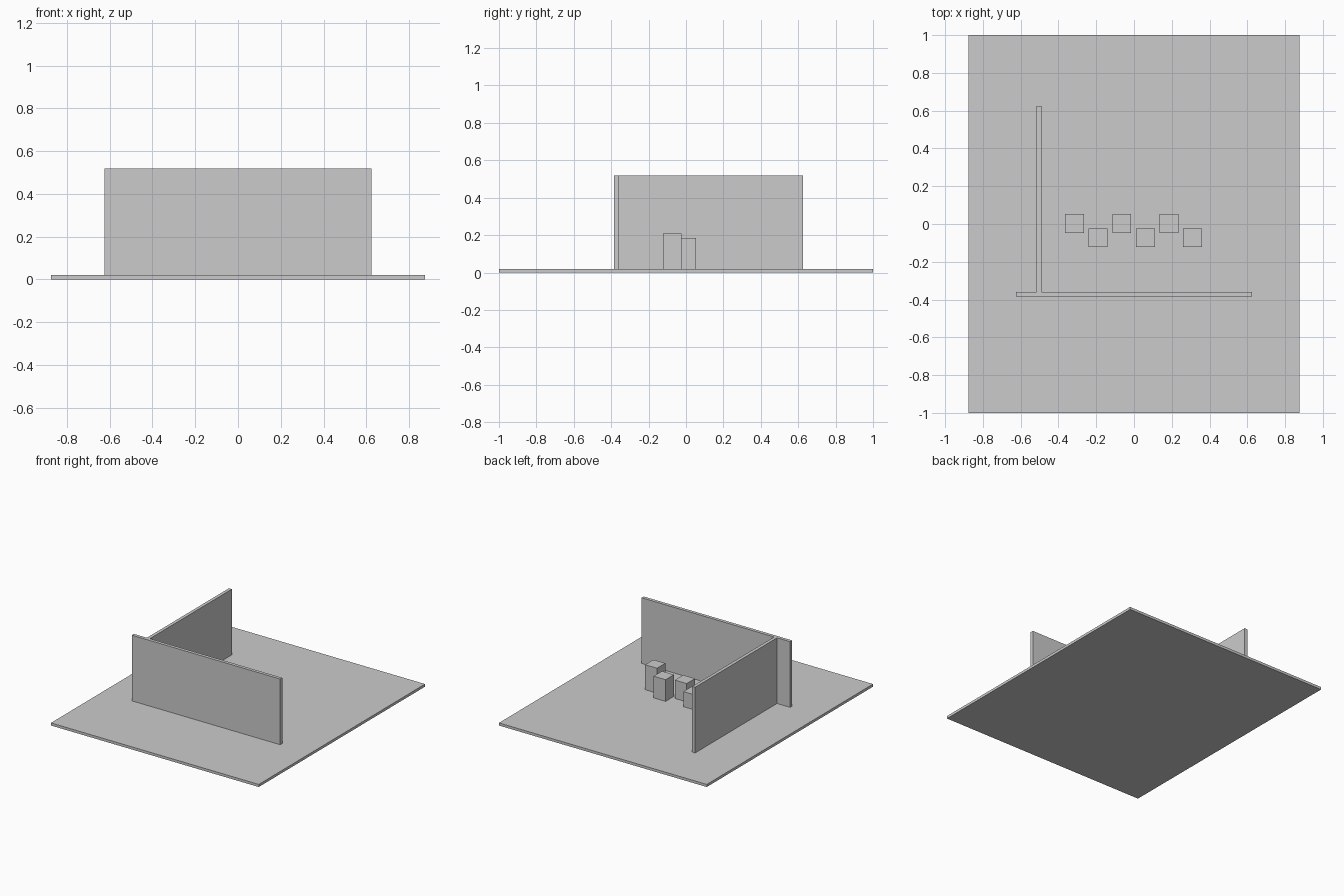
import bpy

if "Cube" in bpy.data.objects:
    bpy.data.objects.remove(bpy.data.objects["Cube"])

grey = bpy.data.materials.new("plain grey")
grey.diffuse_color = (0.6, 0.6, 0.6, 1)
grey.use_nodes = True
grey.node_tree.nodes["Principled BSDF"].inputs["Base Color"].default_value = grey.diffuse_color


def box(name, x0, x1, y0, y1, z0, z1):
    """Axis-aligned box given by its extents."""
    bpy.ops.mesh.primitive_cube_add(size=1, location=((x0 + x1) / 2, (y0 + y1) / 2, (z0 + z1) / 2))
    ob = bpy.context.object
    ob.name = name
    ob.scale = (x1 - x0, y1 - y0, z1 - z0)
    bpy.ops.object.transform_apply(location=False, rotation=False, scale=True)
    ob.data.materials.append(grey)


FLOOR = 0.02

# Floor slab and the two upright walls
box("floor", -0.875, 0.875, -1, 1, 0, FLOOR)
box("front_wall", -0.625, 0.625, -0.385, -0.36, FLOOR, 0.52)
box("side_wall", -0.515, -0.49, -0.36, 0.625, FLOOR, 0.52)

# Staggered row of blocks, getting taller to the right
for i in range(6):
    x = -0.315 + 0.125 * i
    y = 0.003 if i % 2 == 0 else -0.073
    height = 0.065 + 0.025 * i
    box(f"block_{i + 1}", x - 0.05, x + 0.05, y - 0.05, y + 0.05, FLOOR, FLOOR + height)
